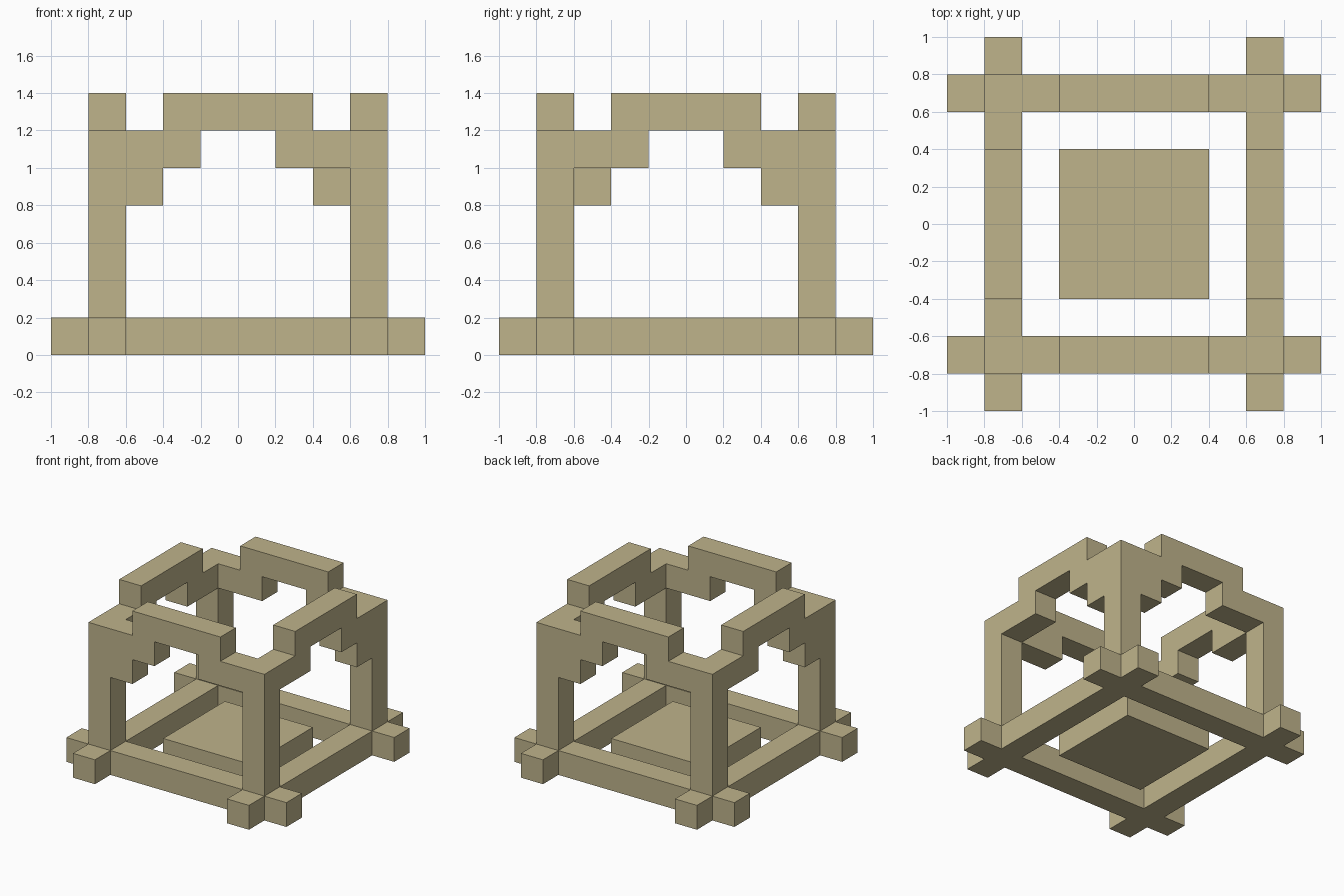
import bpy
import bmesh
from mathutils import Vector

default = bpy.data.objects.get("Cube")
if default:
    bpy.data.objects.remove(default, do_unlink=True)

# One sandy stone colour for everything
stone = bpy.data.materials.new("sand_stone")
stone.use_nodes = True
colour = (0.52, 0.453, 0.26, 1)
stone.diffuse_color = colour
bsdf = next(n for n in stone.node_tree.nodes if n.type == "BSDF_PRINCIPLED")
bsdf.inputs["Base Color"].default_value = colour
bsdf.inputs["Roughness"].default_value = 0.9

U = 0.2  # width of every beam


def finish(name, bm):
    bmesh.ops.recalc_face_normals(bm, faces=bm.faces[:])
    mesh = bpy.data.meshes.new(name)
    bm.to_mesh(mesh)
    bm.free()
    mesh.materials.append(stone)
    obj = bpy.data.objects.new(name, mesh)
    bpy.context.collection.objects.link(obj)


def box(name, centre, size):
    bm = bmesh.new()
    bmesh.ops.create_cube(bm, size=1)
    for v in bm.verts:
        v.co = Vector(centre) + v.co * Vector(size)
    finish(name, bm)


def arch(name, along_x, sign):
    """Stepped profile, in beam widths, extruded one beam thick."""
    profile = [(-3, 4), (-2, 4), (-2, 5), (-1, 5), (-1, 6), (1, 6), (1, 5),
               (3, 5), (3, 6), (2, 6), (2, 7), (-2, 7), (-2, 6), (-3, 6)]

    def place(u, depth, z):
        a, b = sign * u * U, sign * depth * U
        return (a, b, z * U) if along_x else (b, a, z * U)

    bm = bmesh.new()
    face = bm.faces.new([bm.verts.new(place(u, -4, z)) for u, z in profile])
    new = bmesh.ops.extrude_face_region(bm, geom=[face])["geom"]
    bmesh.ops.translate(bm, verts=[g for g in new if isinstance(g, bmesh.types.BMVert)],
                        vec=place(0, 1, 0))
    finish(name, bm)


# Crossed base frame: long beams along x, shorter ones and stub ends along y
for side, depth in (("front", -1), ("back", 1)):
    box(f"{side}_base_beam", (0, depth * 0.7, 0.1), (2, U, U))
for side, s in (("right", -1), ("left", 1)):
    box(f"{side}_base_beam", (s * 0.7, 0, 0.1), (U, 1.2, U))
    for end, t in (("front", -1), ("back", 1)):
        box(f"{end}_{side}_beam_end", (s * 0.7, t * 0.9, 0.1), (U, U, U))
        # Corner pillars
        box(f"{end}_{side}_pillar", (s * 0.7, t * 0.7, 0.7), (U, U, 1))

# Floor slab in the middle of the frame
box("floor_slab", (0, 0, 0.1), (0.8, 0.8, U))

# Stepped arches; the long steps meet at two opposite corners
arch("front_arch", True, 1)
arch("back_arch", True, -1)
arch("right_arch", False, 1)
arch("left_arch", False, -1)
